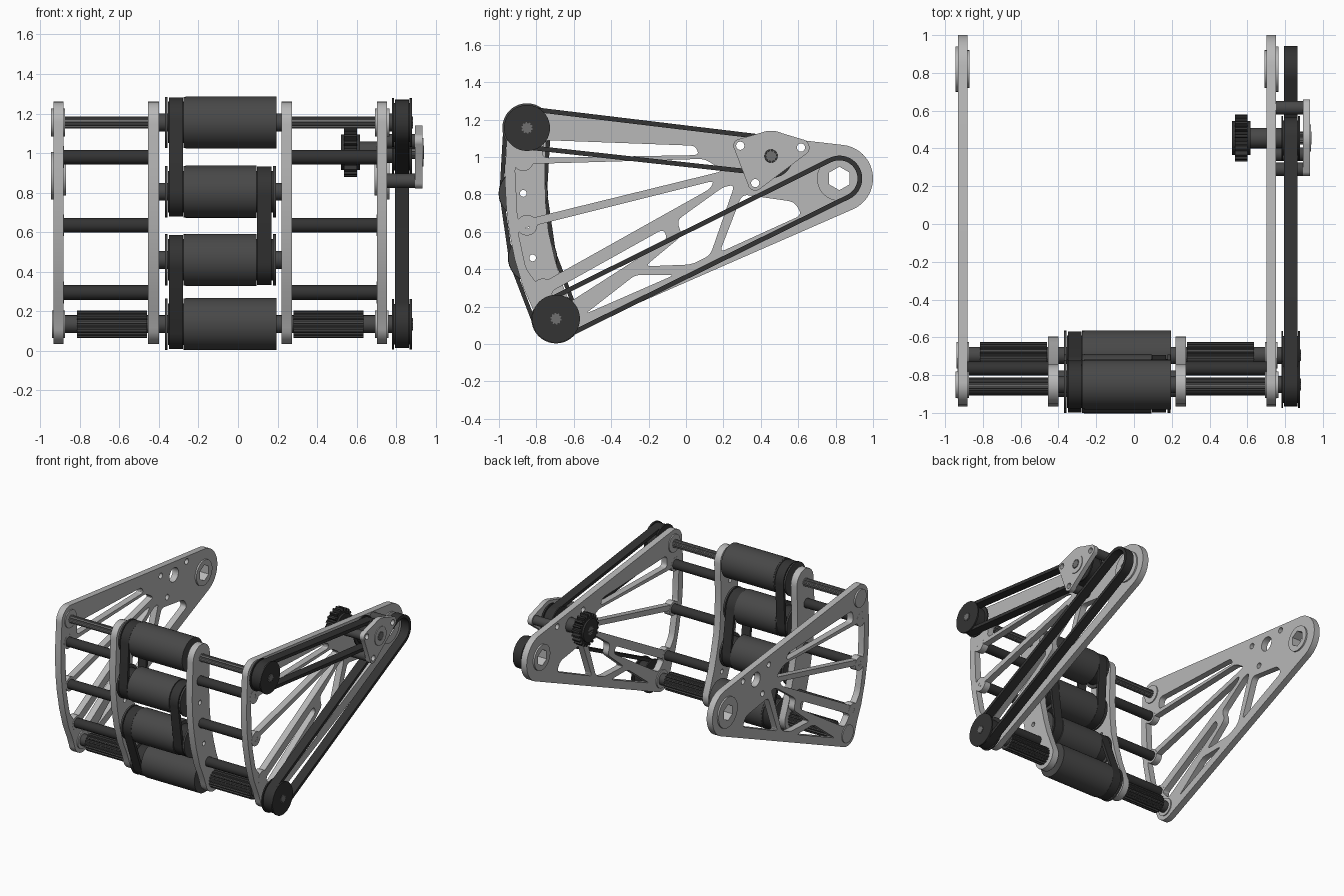
import bpy, bmesh, math
from mathutils import Vector

if "Cube" in bpy.data.objects:
    bpy.data.objects.remove(bpy.data.objects["Cube"])


def mat(name, v):
    m = bpy.data.materials.new(name)
    m.diffuse_color = (v, v, v, 1)
    m.use_nodes = True
    m.node_tree.nodes["Principled BSDF"].inputs["Base Color"].default_value = m.diffuse_color
    return m


PLATE, ROLL, BELT, AXLE = mat("plate_grey", .48), mat("roller_grey", .065), mat("belt_black", .033), mat("axle_grey", .16)
MID = -.09  # the frame's own symmetry plane


# 2D outline helpers, all in (y, z)
def arc(c, r, a0, a1, n=12):
    return [(c[0] + r * math.cos(math.radians(a0 + (a1 - a0) * i / n)),
             c[1] + r * math.sin(math.radians(a0 + (a1 - a0) * i / n))) for i in range(n + 1)]


def circle(c, r, n=40, start=0):
    return arc(c, r, start, start + 360, n)[:-1]


def gear(c, n, r0, r1):
    pts = []
    for i in range(n):
        for t, r in ((.0, r0), (.35, r0), (.5, r1), (.85, r1)):
            pts += arc(c, r, 360 * (i + t) / n, 0, 1)[:1]
    return pts


def fillet(pts, r=.035, n=5):
    out = []
    for i, p in enumerate(pts):
        p, a, b = Vector(p), Vector(pts[i - 1]), Vector(pts[(i + 1) % len(pts)])
        s = p + (a - p).normalized() * min(r, .4 * (a - p).length)
        e = p + (b - p).normalized() * min(r, .4 * (b - p).length)
        for k in range(n + 1):
            t = k / n
            out.append(tuple(s * (1 - t) ** 2 + p * 2 * t * (1 - t) + e * t * t))
    return out


def loop(c1, r1, c2, r2):
    d = Vector(c2) - Vector(c1)
    a = math.degrees(math.atan2(d.y, d.x))
    b = math.degrees(math.acos((r1 - r2) / d.length))
    return arc(c1, r1, a + b, a + 360 - b, 24) + arc(c2, r2, a - b, a + b, 24)


# Extrude closed outlines (inner ones become holes) from x0 to x1
def extrude(name, loops, x0, x1, material):
    cu = bpy.data.curves.new(name, 'CURVE')
    cu.dimensions, cu.fill_mode, cu.extrude = '2D', 'BOTH', abs(x1 - x0) / 2
    for pts in loops:
        sp = cu.splines.new('POLY')
        sp.points.add(len(pts) - 1)
        for q, p in zip(sp.points, pts):
            q.co = (p[0], p[1], 0, 1)
        sp.use_cyclic_u = True
    ob = bpy.data.objects.new(name, cu)
    ob.location.x = (x0 + x1) / 2
    ob.rotation_euler = (math.pi / 2, 0, math.pi / 2)
    bpy.context.collection.objects.link(ob)
    bpy.ops.object.select_all(action='DESELECT')
    ob.select_set(True)
    bpy.context.view_layer.objects.active = ob
    bpy.ops.object.convert(target='MESH')
    ob = bpy.context.object
    bm = bmesh.new()
    bm.from_mesh(ob.data)
    bmesh.ops.remove_doubles(bm, verts=bm.verts, dist=1e-5)
    bmesh.ops.recalc_face_normals(bm, faces=bm.faces)
    bm.to_mesh(ob.data)
    bm.free()
    ob.data.materials.clear()
    ob.data.materials.append(material)
    bpy.ops.object.shade_smooth_by_angle(angle=math.radians(30))
    return ob


def tube(name, c, r, x0, x1, material, hole=0):
    return extrude(name, [circle(c, r)] + ([circle(c, hole, 20)] if hole else []), x0, x1, material)


# Key centres
TOP, R2, R3, LOW = (-.85, 1.155), (-.87, .805), (-.82, .46), (-.695, .135)
PIVOT, DRIVE = (.82, .885), (.455, 1.005)
STAND = [(-.87, .98), (-.85, .635), (-.765, .295)]
BOLTS = [(.29, 1.06), (.615, 1.05), (.37, .86)]
HOLE = .018

# Side plates: rounded triangle with truss windows
front = [(-.965, .98), (-.967, .85), (-.96, .72), (-.945, .6), (-.915, .45), (-.87, .3), (-.82, .19)]
side = arc(LOW, .1, 190, 293.6) + arc(PIVOT, .18, -66.4, 83.4, 24) + arc(TOP, .105, 83.4, 185) + front
windows = [
    [(-.76, 1.09), (.05, 1.06), (.07, 1.01), (-.77, .995)],
    [(-.915, .96), (.1, .99), (.2, .925), (-.9, .655)],
    [(-.9, .61), (.15, .873), (.13, .83), (-.79, .315), (-.855, .4)],
    [(-.73, .275), (-.12, .615), (-.1, .56), (-.3, .43), (-.66, .2)],
    [(-.54, .16), (-.27, .37), (-.06, .37)],
    [(-.22, .415), (.03, .425), (.13, .475), (.26, .85), (.2, .84), (-.05, .66), (-.02, .58)],
    [(.18, .49), (.62, .69), (.58, .76), (.3, .8)],
]
side_loops = [side] + [fillet(w) for w in windows] + [circle(DRIVE, .056), circle(PIVOT, .1)]
side_loops += [circle(b, .022, 20) for b in BOLTS]

# Inner plates: curved band holding the rollers
back = [(-.63, .24), (-.665, .33), (-.7, .45), (-.735, .6), (-.75, .75), (-.755, .9), (-.75, 1.05)]
inner = arc(LOW, .1, 190, 375) + back + arc(TOP, .105, 0, 185) + front
inner_loops = [inner] + [circle(c, HOLE, 20) for c in STAND + [R2, R3]]

for s, tag in ((-1, "left"), (1, "right")):
    def X(d):
        return MID + s * d
    extrude(tag + "_side_plate", side_loops, X(.792), X(.843), PLATE)
    extrude(tag + "_inner_plate", inner_loops, X(.31), X(.364), PLATE)
    extrude(tag + "_pivot_bearing", [circle(PIVOT, .12), circle(PIVOT, .063, 6, 30)], X(.843), X(.855), PLATE)
    extrude(tag + "_pivot_bushing", [circle(PIVOT, .1), circle(PIVOT, .063, 6, 30)], X(.78), X(.843), PLATE)
    tube(tag + "_top_bearing", TOP, .07, X(.784), X(.855), PLATE)
    tube(tag + "_low_bearing", LOW, .07, X(.784), X(.85), PLATE)
    for c in STAND:
        tube(tag + "_plate_boss", c, .055, X(.791), X(.844), PLATE, HOLE)
        tube(tag + "_standoff", c, .037, X(.364), X(.791), BELT, HOLE)
    # splined sleeve on the lower axle
    extrude(tag + "_splined_sleeve", [gear(LOW, 18, .06, .07)], X(.37), X(.725), ROLL)

# Rollers with their belt pulleys
for i, c in enumerate((TOP, R2, R3, LOW)):
    mid = i in (1, 2)
    h = HOLE if mid else 0
    n = "roller_%d" % (i + 1)
    tube(n, c, .132, -.265, .093 if mid else .195, ROLL, h)
    tube(n + "_hub", c, .045, -.4, .22, ROLL, h)
    tube(n + "_pulley", c, .105, -.355, -.265, BELT, h)
    tube(n + "_outer_flange", c, .13, -.37, -.357, ROLL, h)
    tube(n + "_inner_flange", c, .13, -.275, -.265, ROLL, h)
    if mid:
        tube(n + "_right_pulley", c, .105, .093, .18, BELT, h)
        tube(n + "_right_flange", c, .13, .178, .192, ROLL, h)


def belt(name, c1, r1, c2, r2, x0, x1, t=.022):
    extrude(name, [loop(c1, r1, c2, r2), loop(c1, r1 - t, c2, r2 - t)], x0, x1, BELT)


belt("upper_roller_belt", TOP, .127, R2, .127, -.35, -.278)
belt("middle_roller_belt", R2, .127, R3, .127, .096, .17)
belt("lower_roller_belt", R3, .127, LOW, .127, -.35, -.278)

# Axles
extrude("top_axle", [gear(TOP, 10, .025, .031)], -.935, .885, AXLE)
tube("low_axle", LOW, .045, -.9, .79, ROLL)
extrude("low_axle_tip", [gear(LOW, 10, .025, .031)], .79, .885, AXLE)

# Outer drive: pulleys and long belts
for n, c, r in (("top", TOP, .123), ("low", LOW, .128), ("drive", DRIVE, .118)):
    tube(n + "_drive_pulley", c, r - .025, .785, .875, BELT)
    tube(n + "_drive_inner_flange", c, r, .78, .79, BELT)
    tube(n + "_drive_outer_flange", c, r, .868, .88, BELT)
tube("top_drive_spacer", TOP, .045, .755, .78, ROLL)
belt("upper_drive_belt", TOP, .115, DRIVE, .108, .793, .865, .025)
belt("long_drive_belt", LOW, .12, PIVOT, .122, .793, .865, .025)

# Drive bracket, bolts, shaft and gear
bracket = (arc(BOLTS[2], .04, 190, 310) + arc(BOLTS[1], .045, -40, 65) +
           arc(DRIVE, .135, 65, 110) + arc(BOLTS[0], .037, 115, 215))
extrude("drive_bracket", [bracket, circle(DRIVE, .06)] + [circle(b, .022, 20) for b in BOLTS], .895, .932, PLATE)
tube("bracket_bearing", DRIVE, .072, .925, .938, PLATE, .035)
for b in BOLTS:
    tube("bracket_spacer", b, .036, .75, .896, ROLL, .022)
extrude("drive_shaft", [gear(DRIVE, 10, .028, .034)], .52, .94, AXLE)
tube("drive_shaft_sleeve", DRIVE, .054, .6, .79, ROLL)
extrude("drive_gear", [gear(DRIVE, 20, .1, .125)], .535, .602, BELT)
tube("drive_gear_hub", DRIVE, .09, .52, .618, BELT)
